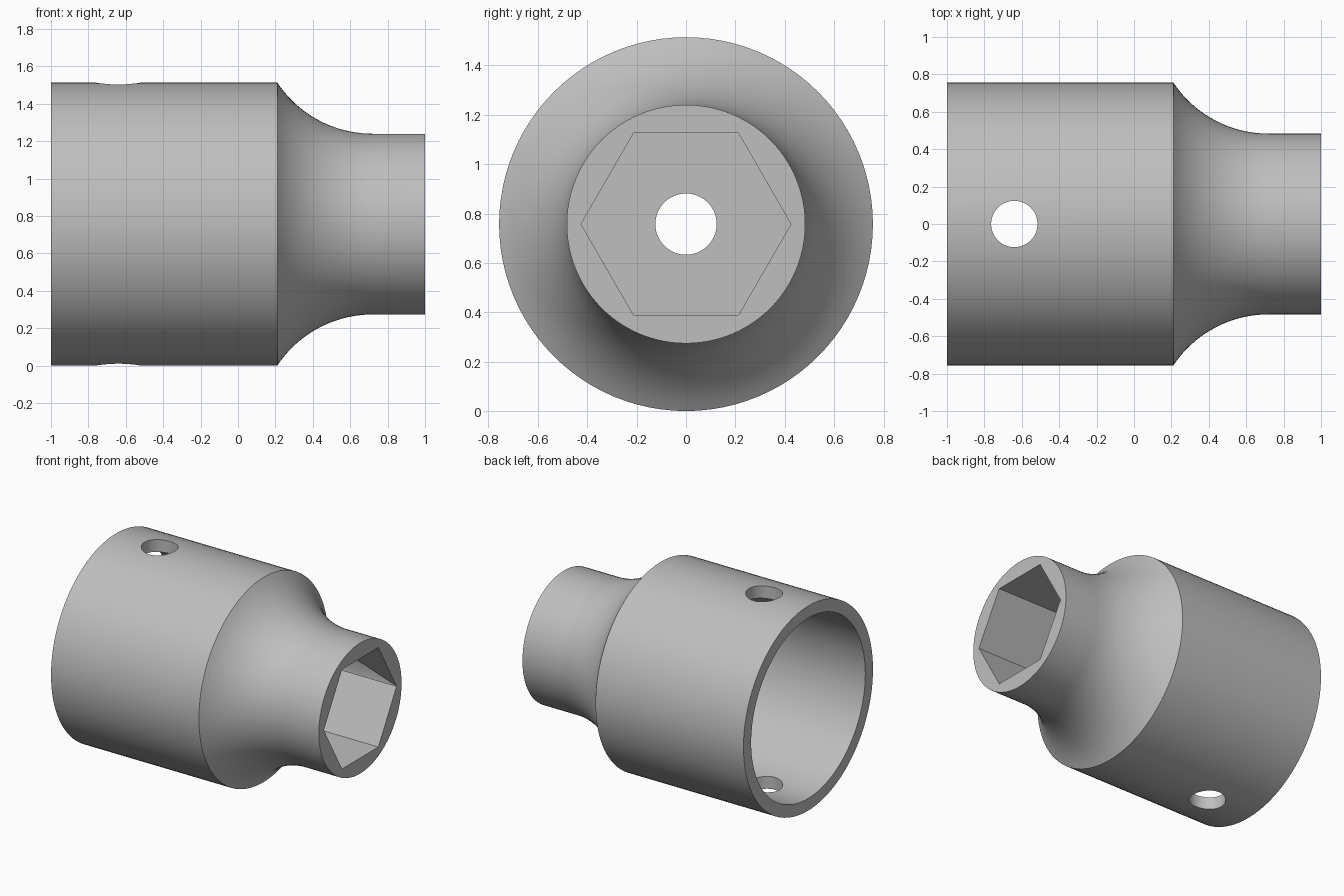
import bpy, bmesh
from math import sin, cos, pi, asin
from mathutils import Matrix, Vector

cube = bpy.data.objects.get("Cube")
if cube:
    bpy.data.objects.remove(cube, do_unlink=True)

BODY_R, NECK_R, BORE_R, HOLE_R = 0.757, 0.483, 0.667, 0.124
SHOULDER_X, NECK_X = 0.21, 0.72
BORE_END, HEX_END = 0.1, 0.4
AXIS_Z = BODY_R

steel = bpy.data.materials.new("plain grey")
steel.use_nodes = True
GREY = (0.52, 0.52, 0.52, 1)
steel.diffuse_color = GREY
steel.node_tree.nodes["Principled BSDF"].inputs["Base Color"].default_value = GREY


def finish(name, bm):
    bmesh.ops.recalc_face_normals(bm, faces=bm.faces)
    mesh = bpy.data.meshes.new(name)
    bm.to_mesh(mesh)
    bm.free()
    mesh.materials.append(steel)
    obj = bpy.data.objects.new(name, mesh)
    bpy.context.collection.objects.link(obj)
    return obj


def lathe(name, profile, steps):
    """Turn a closed (x, radius) profile around the x axis."""
    bm = bmesh.new()
    rings = []
    for k in range(steps):
        a = 2 * pi * k / steps
        rings.append([bm.verts.new((x, r * cos(a), AXIS_Z + r * sin(a))) for x, r in profile])
    n = len(profile)
    for k in range(steps):
        here, there = rings[k], rings[(k + 1) % steps]
        for i in range(n):
            j = (i + 1) % n
            bm.faces.new((here[i], here[j], there[j], there[i]))
    return finish(name, bm)


def prism(name, sides, radius, start, end):
    """Straight prism between two points."""
    start, end = Vector(start), Vector(end)
    span = end - start
    bm = bmesh.new()
    ring = []
    along_x = abs(span.x) > abs(span.z)
    for k in range(sides):
        a = 2 * pi * k / sides
        u, v = radius * cos(a), radius * sin(a)
        offset = Vector((0, u, v)) if along_x else Vector((u, v, 0))
        ring.append(bm.verts.new(start + offset))
    base = bm.faces.new(ring)
    out = bmesh.ops.extrude_face_region(bm, geom=[base], use_keep_orig=True)
    moved = [g for g in out["geom"] if isinstance(g, bmesh.types.BMVert)]
    bmesh.ops.translate(bm, verts=moved, vec=span)
    return finish(name, bm)


# Turned body: cylinder, concave shoulder, neck, centre hole and wide bore
run, drop = NECK_X - SHOULDER_X, BODY_R - NECK_R
arc_r = (run ** 2 + drop ** 2) / (2 * drop)
sweep = asin(run / arc_r)
STEPS = 20
profile = [(-1, BORE_R), (-1, BODY_R)]
for i in range(STEPS + 1):
    a = sweep * (1 - i / STEPS)
    profile.append((NECK_X - arc_r * sin(a), NECK_R + arc_r * (1 - cos(a))))
profile += [(1, NECK_R), (1, HOLE_R), (BORE_END, HOLE_R), (BORE_END, BORE_R)]
socket = lathe("socket_body", profile, 96)

# Hexagonal recess in the neck and a pin hole across the body
cutters = [
    prism("hex_cutter", 6, 0.425, (HEX_END, 0, AXIS_Z), (1.2, 0, AXIS_Z)),
    prism("pin_hole_cutter", 48, HOLE_R, (-0.64, 0, -0.2), (-0.64, 0, 1.8)),
]
bpy.ops.object.select_all(action='DESELECT')
socket.select_set(True)
bpy.context.view_layer.objects.active = socket
for cutter in cutters:
    cutter.hide_render = True
    cut = socket.modifiers.new(cutter.name, 'BOOLEAN')
    cut.operation = 'DIFFERENCE'
    cut.solver = 'EXACT'
    cut.object = cutter
    bpy.ops.object.modifier_apply(modifier=cut.name)
    bpy.data.objects.remove(cutter, do_unlink=True)

bpy.ops.object.shade_smooth_by_angle(angle=pi / 6)
